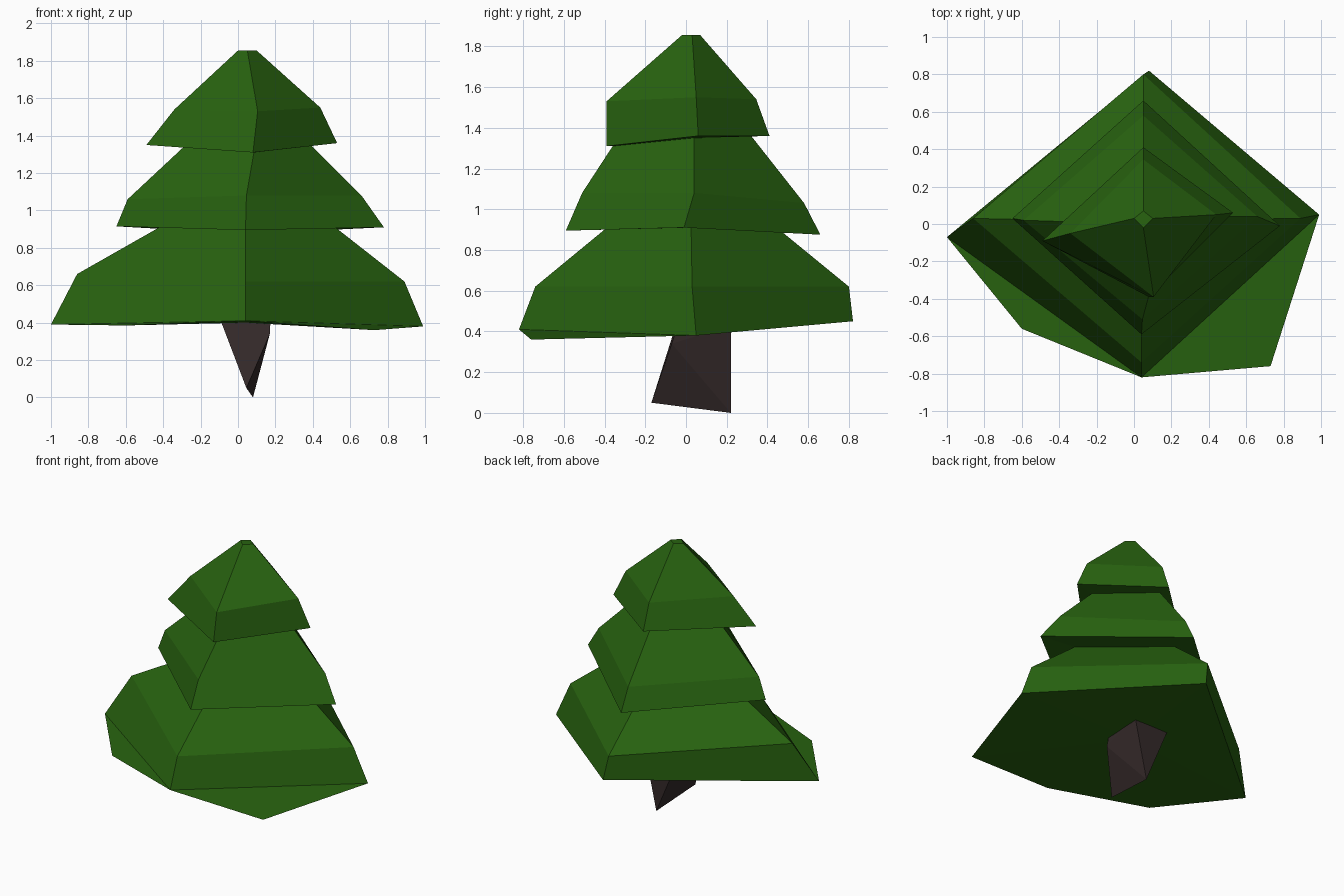
import bpy, bmesh

if "Cube" in bpy.data.objects:
    bpy.data.objects.remove(bpy.data.objects["Cube"])


def material(name, rgb):
    m = bpy.data.materials.new(name)
    m.diffuse_color = (*rgb, 1.0)
    m.use_nodes = True
    m.node_tree.nodes["Principled BSDF"].inputs["Base Color"].default_value = m.diffuse_color
    return m


def finish(bm, name, mat):
    bmesh.ops.recalc_face_normals(bm, faces=bm.faces[:])
    me = bpy.data.meshes.new(name)
    bm.to_mesh(me)
    bm.free()
    me.materials.append(mat)
    ob = bpy.data.objects.new(name, me)
    bpy.context.collection.objects.link(ob)
    return ob


green = material("needle green", (0.021, 0.125, 0.005))
brown = material("dark bark", (0.034, 0.022, 0.022))

# Foliage: four-sided rings (left, front, right, back), rim / shoulder / neck per tier
rings = [
    # lower tier
    [(-1.0, -.07, .39), (.04, -.82, .41), (.99, .05, .38), (.08, .82, .45)],
    [(-.86, .03, .66), (.04, -.74, .62), (.89, .03, .62), (.05, .80, .62)],
    [(-.42, .02, .91), (.04, -.40, .90), (.52, .025, .91), (.05, .47, .89)],
    # middle tier
    [(-.65, .03, .915), (.04, -.59, .895), (.78, -.01, .91), (.05, .66, .875)],
    [(-.59, .02, 1.06), (.045, -.51, 1.08), (.66, .04, 1.08), (.05, .58, 1.03)],
    [(-.29, .01, 1.34), (.085, -.36, 1.31), (.39, .04, 1.35), (.05, .32, 1.36)],
    # upper tier
    [(-.49, -.09, 1.35), (.08, -.39, 1.31), (.53, .06, 1.36), (.05, .41, 1.36)],
    [(-.34, -.05, 1.54), (.105, -.39, 1.53), (.44, .05, 1.55), (.05, .345, 1.54)],
    [(0, .03, 1.855), (.05, -.02, 1.855), (.10, .03, 1.855), (.05, .07, 1.855)],
]
bm = bmesh.new()
loops = [[bm.verts.new(p) for p in ring] for ring in rings]
for a, b in zip(loops, loops[1:]):
    for i in range(4):
        j = (i + 1) % 4
        bm.faces.new((a[i], a[j], b[j], b[i]))
bm.faces.new(loops[-1])

# Drooping flaps at the front of the lower rim, and the underside
left, front, right, back = loops[0]
flap_l = bm.verts.new((-.60, -.56, .385))
flap_r = bm.verts.new((.73, -.76, .36))
bm.faces.new((left, flap_l, front))
bm.faces.new((front, flap_r, right))
centre = bm.verts.new((.04, .03, .40))
rim = [left, flap_l, front, flap_r, right, back]
for i, v in enumerate(rim):
    bm.faces.new((v, centre, rim[(i + 1) % 6]))
finish(bm, "foliage", green)

# Trunk: wedge narrowing to a slanted bottom edge
bm = bmesh.new()
for p in [(.045, -.17, .05), (.08, .22, 0), (-.10, -.05, .43), (.17, -.07, .34),
          (.175, -.04, .43), (.175, .22, .43), (-.10, .22, .43)]:
    bm.verts.new(p)
bmesh.ops.convex_hull(bm, input=bm.verts[:])
finish(bm, "trunk", brown)
